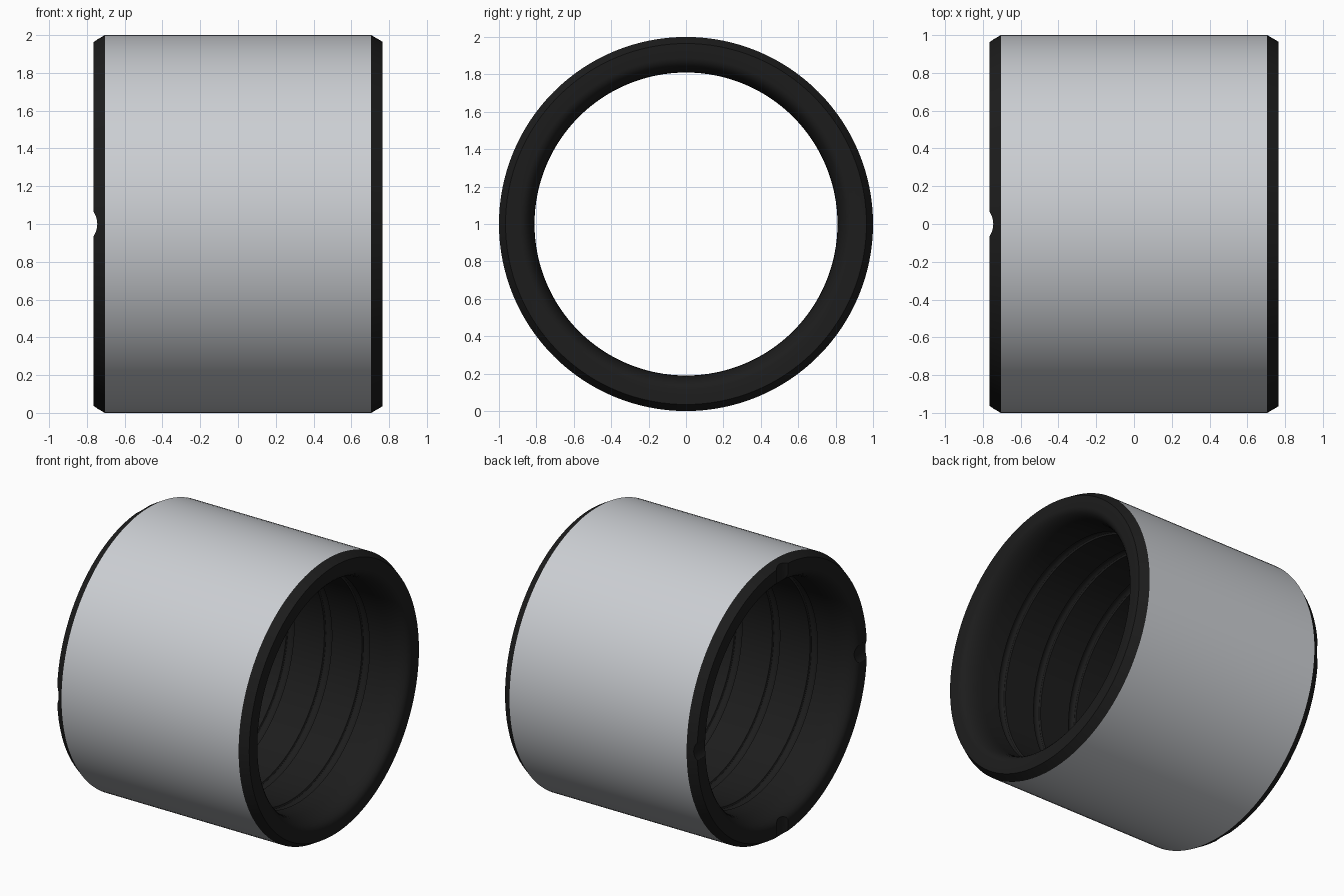
import bpy, bmesh
from math import cos, sin, pi

if "Cube" in bpy.data.objects:
    bpy.data.objects.remove(bpy.data.objects["Cube"])

SEG = 128
END, R_OUT, R_IN = 0.765, 1.0, 0.81


def material(name, rgb):
    m = bpy.data.materials.new(name)
    m.diffuse_color = (*rgb, 1)
    m.use_nodes = True
    m.node_tree.nodes["Principled BSDF"].inputs["Base Color"].default_value = m.diffuse_color
    return m


black = material("black", (0.012, 0.012, 0.012))
grey = material("grey", (0.6, 0.62, 0.65))

# Closed cross-section (x, radius): outer band, chamfer, end face, rounded lead-in, grooved bore
profile = [(-0.705, R_OUT), (0.705, R_OUT), (END, 0.965)]
lead = [(END - 0.15 * sin(a), R_IN + 0.075 * (1 - sin(a)) + 0.0)
        for a in (0,)]
lead += [(END - 0.15 * (1 - cos(t)), R_IN + 0.075 * (1 - sin(t)))
         for t in [i * pi / 12 for i in range(1, 7)]]
profile += lead
for gx in (0.45, 0.15, -0.15, -0.45):
    for i in range(7):
        t = i * pi / 6
        profile.append((gx + 0.03 * cos(t), R_IN + 0.022 * sin(t)))
profile += [(-x, r) for x, r in reversed(lead)]
profile.append((-END, 0.965))

# Lathe the cross-section around the x axis
bm = bmesh.new()
rings = []
for s in range(SEG):
    a = 2 * pi * s / SEG
    rings.append([bm.verts.new((x, r * cos(a), 1 + r * sin(a))) for x, r in profile])
n = len(profile)
for s in range(SEG):
    p, q = rings[s], rings[(s + 1) % SEG]
    for i in range(n):
        j = (i + 1) % n
        f = bm.faces.new((p[i], p[j], q[j], q[i]))
        f.material_index = 1 if i == 0 else 0
bmesh.ops.recalc_face_normals(bm, faces=bm.faces)
mesh = bpy.data.meshes.new("bushing")
bm.to_mesh(mesh)
bm.free()
bushing = bpy.data.objects.new("bushing", mesh)
bpy.context.collection.objects.link(bushing)
mesh.materials.append(black)
mesh.materials.append(grey)

# Four shallow round notches across the left end face
for name, rot in (("notch_cutter_y", (pi / 2, 0, 0)), ("notch_cutter_z", (0, 0, 0))):
    bpy.ops.mesh.primitive_cylinder_add(vertices=64, radius=0.115, depth=2.4,
                                        location=(-END - 0.095, 0, 1), rotation=rot)
    cutter = bpy.context.object
    cutter.name = name
    cutter.hide_render = True
    cutter.data.materials.append(black)
    mod = bushing.modifiers.new(name, 'BOOLEAN')
    mod.operation = 'DIFFERENCE'
    mod.solver = 'EXACT'
    mod.object = cutter
    bpy.ops.object.select_all(action='DESELECT')
    bushing.select_set(True)
    bpy.context.view_layer.objects.active = bushing
    bpy.ops.object.modifier_apply(modifier=name)
    bpy.data.objects.remove(cutter)

bpy.ops.object.shade_smooth_by_angle(angle=pi / 7)
